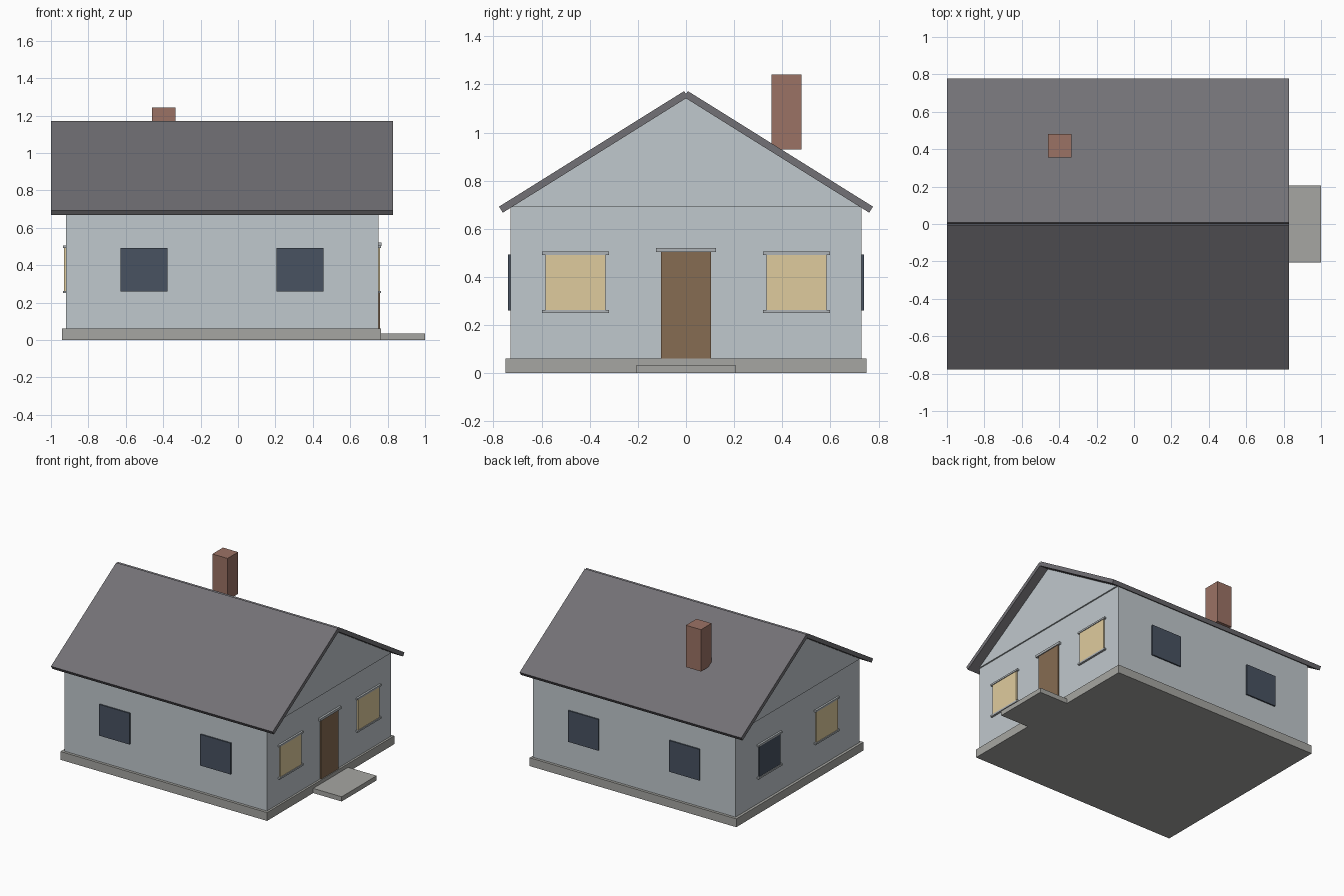
import bpy, bmesh

if "Cube" in bpy.data.objects:
    bpy.data.objects.remove(bpy.data.objects["Cube"])


def material(name, rgb):
    m = bpy.data.materials.new(name)
    m.diffuse_color = (*rgb, 1)
    m.use_nodes = True
    m.node_tree.nodes["Principled BSDF"].inputs["Base Color"].default_value = m.diffuse_color
    return m


WALL = material("pale_wall", (0.53, 0.58, 0.61))
ROOF = material("slate", (0.17, 0.165, 0.18))
STONE = material("stone", (0.38, 0.38, 0.36))
BRICK = material("brick", (0.33, 0.17, 0.13))
WOOD = material("wood", (0.24, 0.15, 0.085))
LIT = material("lit_glass", (0.74, 0.60, 0.34))
DARK = material("dark_glass", (0.065, 0.085, 0.12))
TRIM = material("trim", (0.42, 0.45, 0.47))


def prism(name, profile, x0, x1, mat):
    """Extrude a (y, z) profile along x."""
    bm = bmesh.new()
    face = bm.faces.new([bm.verts.new((x0, y, z)) for y, z in profile])
    ext = bmesh.ops.extrude_face_region(bm, geom=[face])
    verts = [g for g in ext["geom"] if isinstance(g, bmesh.types.BMVert)]
    bmesh.ops.translate(bm, verts=verts, vec=(x1 - x0, 0, 0))
    bmesh.ops.recalc_face_normals(bm, faces=bm.faces)
    mesh = bpy.data.meshes.new(name)
    bm.to_mesh(mesh)
    bm.free()
    mesh.materials.append(mat)
    ob = bpy.data.objects.new(name, mesh)
    bpy.context.collection.objects.link(ob)
    return ob


def box(name, x, y, z, mat):
    """Box from (min, max) ranges."""
    return prism(name, [(y[0], z[0]), (y[1], z[0]), (y[1], z[1]), (y[0], z[1])],
                 x[0], x[1], mat)


# Body
box("foundation", (-0.94, 0.765), (-0.75, 0.75), (0, 0.062), STONE)
box("walls", (-0.92, 0.75), (-0.73, 0.73), (0.062, 0.69), WALL)
box("doorstep", (0.765, 1.0), (-0.206, 0.206), (0, 0.035), STONE)
prism("gable", [(-0.73, 0.69), (0.73, 0.69), (0, 1.146)], -0.93, 0.76, WALL)

# Roof slabs and chimney
for side, s in (("front", -1), ("back", 1)):
    slab = [(0.761, 0.667), (0.777, 0.692), (0.008, 1.172), (-0.008, 1.147)]
    prism("roof_" + side, [(s * y, z) for y, z in slab], -1.0, 0.83, ROOF)
box("chimney", (-0.46, -0.335), (0.355, 0.48), (0.93, 1.242), BRICK)

# Long side windows
for side, s in (("front", -1), ("back", 1)):
    for i, x in enumerate((-0.503, 0.331)):
        box(f"{side}_window_{i}", (x - 0.125, x + 0.125),
            sorted((s * 0.72, s * 0.74)), (0.26, 0.493), DARK)


# End windows with lintel and sill
def end_window(name, wall_x, out, y, glass):
    box(name, sorted((wall_x - out * 0.01, wall_x + out * 0.01)),
        (y - 0.125, y + 0.125), (0.255, 0.5), glass)
    for part, z in (("sill", 0.25), ("lintel", 0.492)):
        box(f"{name}_{part}", sorted((wall_x - out * 0.01, wall_x + out * 0.015)),
            (y - 0.14, y + 0.14), (z, z + 0.013), TRIM)


for s in (-1, 1):
    tag = "far" if s > 0 else "near"
    end_window("right_window_" + tag, 0.75, 1, s * 0.459, LIT)
    end_window("left_window_" + tag, -0.92, -1, s * 0.337, DARK if s > 0 else LIT)

# Door
box("door", (0.74, 0.759), (-0.103, 0.103), (0.062, 0.503), WOOD)
box("door_lintel", (0.74, 0.766), (-0.124, 0.124), (0.503, 0.521), TRIM)
